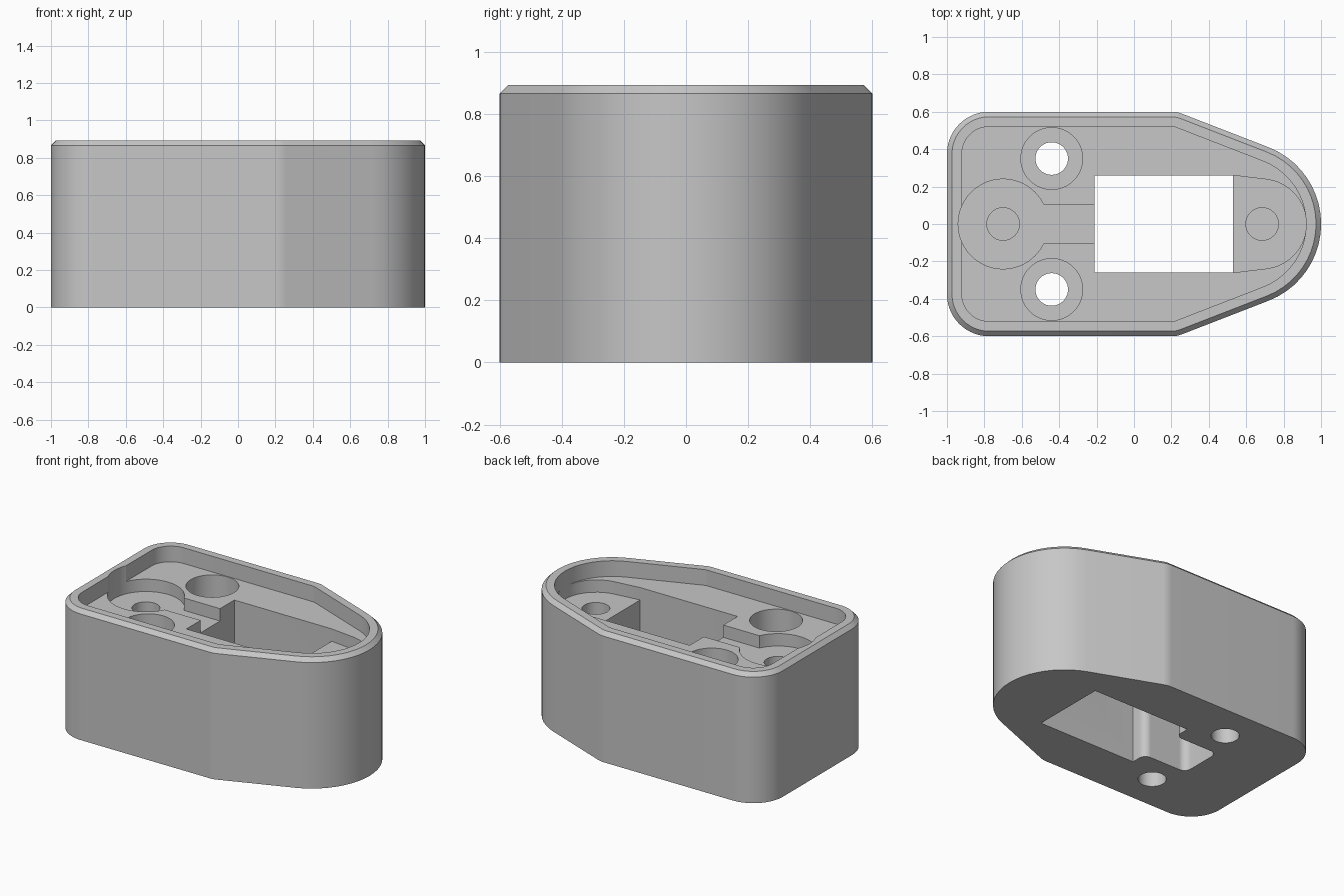
import bpy, bmesh, math
from mathutils import Vector

old = bpy.data.objects.get("Cube")
if old:
    bpy.data.objects.remove(old, do_unlink=True)

TOP, FLOOR, POCKET, BORE, SLOT = 0.893, 0.785, 0.7, 0.3, 0.5
ABOVE, BELOW = 1.2, -0.2
STEP = FLOOR + 0.05

grey = bpy.data.materials.new("plain_grey")
grey.use_nodes = True
colour = (0.57, 0.57, 0.57, 1)
grey.diffuse_color = colour
grey.node_tree.nodes["Principled BSDF"].inputs["Base Color"].default_value = colour


def rounded(corners, steps=20):
    """Closed polygon whose (x, y, radius) corners are filleted."""
    points = []
    for i, (x, y, r) in enumerate(corners):
        p = Vector((x, y))
        if r == 0:
            points.append(p)
            continue
        before = (Vector(corners[i - 1][:2]) - p).normalized()
        after = (Vector(corners[(i + 1) % len(corners)][:2]) - p).normalized()
        half = before.angle(after) / 2
        centre = p + (before + after).normalized() * r / math.sin(half)
        start = p + before * r / math.tan(half) - centre
        end = p + after * r / math.tan(half) - centre
        sweep = math.atan2(start.cross(end), start.dot(end))
        for k in range(steps + 1):
            a = math.atan2(start.y, start.x) + sweep * k / steps
            points.append(centre + r * Vector((math.cos(a), math.sin(a))))
    return points


def circle(x, y, r, steps=64):
    turn = math.tau / steps
    return [Vector((x + r * math.cos(k * turn), y + r * math.sin(k * turn)))
            for k in range(steps)]


def mirrored(half, tip=()):
    """Complete a symmetric profile from its +y corners and optional tip."""
    return half + list(tip) + [(x, -y, r) for x, y, r in reversed(half)]


def loft(name, *levels):
    """Solid through equal-length outlines, each given with its height."""
    bm = bmesh.new()
    rings = [[bm.verts.new((p.x, p.y, z)) for p in pts] for pts, z in levels]
    for low, high in zip(rings, rings[1:]):
        for i in range(len(low)):
            bm.faces.new((low[i - 1], low[i], high[i], high[i - 1]))
    bm.faces.new(rings[0])
    bm.faces.new(rings[-1])
    bmesh.ops.recalc_face_normals(bm, faces=bm.faces)
    mesh = bpy.data.meshes.new(name)
    bm.to_mesh(mesh)
    bm.free()
    mesh.materials.append(grey)
    obj = bpy.data.objects.new(name, mesh)
    bpy.context.collection.objects.link(obj)
    return obj


def outline(d):
    """Housing outline, moved inward by d."""
    half = [(-1 + d, 0.6 - d, 0.225 - d), (0.23 - 0.187 * d, 0.6 - d, 0.15 - d)]
    return rounded(mirrored(half, [(1.778 - d / 0.361, 0, 0.44 - d)]))


# Outer shell with a chamfered top edge
housing = loft("housing", (outline(0), 0), (outline(0), 0.866), (outline(0.027), TOP))


def cut(points, low, high):
    cutter = loft("cutter", (points, low), (points, high))
    cutter.hide_render = True
    mod = housing.modifiers.new("cut", "BOOLEAN")
    mod.operation, mod.solver, mod.object = "DIFFERENCE", "EXACT", cutter
    bpy.context.view_layer.objects.active = housing
    bpy.ops.object.modifier_apply(modifier=mod.name)
    bpy.data.objects.remove(cutter, do_unlink=True)


# Recess inside the rim
cut(outline(0.08), FLOOR, ABOVE)

# Round pocket with a channel, and the tapered pocket at the nose
cut(circle(-0.7, 0, 0.24), POCKET, ABOVE)
cut(rounded(mirrored([(-0.1, 0.105, 0), (-0.7, 0.105, 0)])), POCKET, STEP)
cut(rounded(mirrored([(0.48, 0.2, 0), (0.53, 0.26, 0)], [(2.69, 0, 0.24)])), POCKET, STEP)

# Rectangular window through the whole body
cut(rounded(mirrored([(-0.21, 0.26, 0), (0.53, 0.26, 0)])), BELOW, ABOVE)

# Slot in the underside, opening into the window
cut(rounded(mirrored([(-0.1, 0.21, 0), (-0.21, 0.21, 0),
                      (-0.21, 0.15, 0.05), (-0.54, 0.15, 0.05)]), 10), BELOW, SLOT)

# Blind screw holes
for x in (-0.7, 0.685):
    cut(circle(x, 0, 0.087), 0.2, ABOVE)

# Counterbored through holes
for y in (-0.35, 0.35):
    cut(circle(-0.44, y, 0.165), BORE, STEP)
    cut(circle(-0.44, y, 0.087), BELOW, ABOVE)

bpy.ops.object.select_all(action="DESELECT")
housing.select_set(True)
bpy.context.view_layer.objects.active = housing
bpy.ops.object.shade_smooth_by_angle(angle=math.radians(20))
